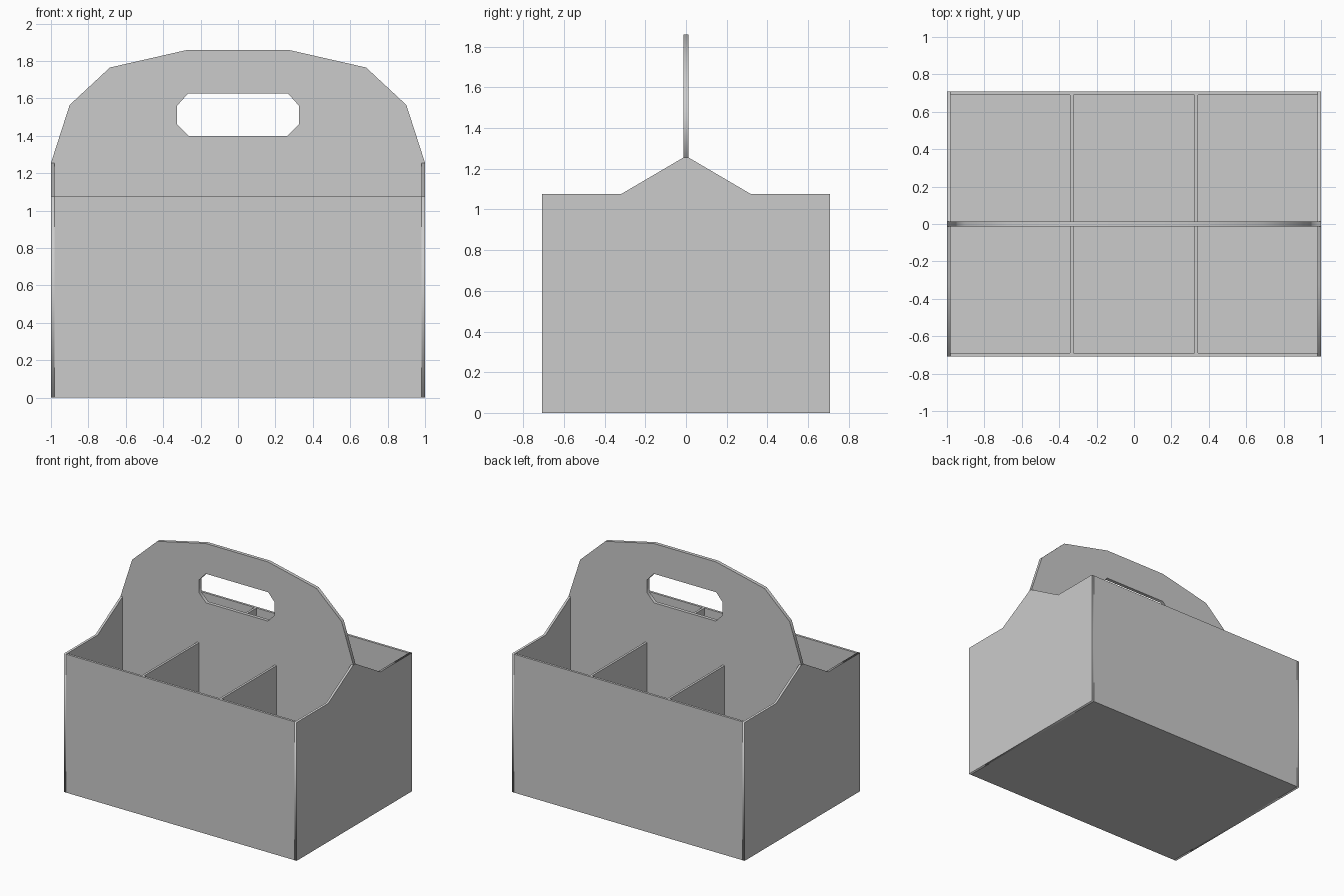
import bpy
from math import pi

if "Cube" in bpy.data.objects:
    bpy.data.objects.remove(bpy.data.objects["Cube"])

T = 0.018          # board thickness
W, D = 1.0, 0.708  # half width, half depth
H = 1.075          # box height


def panel(name, outlines, thickness, rotation, location=(0, 0, 0)):
    """Flat board from closed 2D outlines (inner ones become holes)."""
    cu = bpy.data.curves.new(name, 'CURVE')
    cu.dimensions, cu.fill_mode = '2D', 'BOTH'
    cu.extrude = thickness / 2
    for pts in outlines:
        s = cu.splines.new('POLY')
        s.points.add(len(pts) - 1)
        for p, (u, v) in zip(s.points, pts):
            p.co = (u, v, 0, 1)
        s.use_cyclic_u = True
    ob = bpy.data.objects.new(name, cu)
    bpy.context.collection.objects.link(ob)
    ob.rotation_euler, ob.location = rotation, location
    bpy.ops.object.select_all(action='DESELECT')
    ob.select_set(True)
    bpy.context.view_layer.objects.active = ob
    bpy.ops.object.convert(target='MESH')
    return bpy.context.object


def box(name, lo, hi):
    bpy.ops.mesh.primitive_cube_add(
        size=1, location=[(a + b) / 2 for a, b in zip(lo, hi)])
    ob = bpy.context.object
    ob.name = name
    ob.scale = [b - a for a, b in zip(lo, hi)]
    return ob


def mirrored(half):
    return half + [(-u, v) for u, v in reversed(half)]


# Floor
box("floor", (-W + T, -D + T, 0), (W - T, D - T, T))

# Front and back walls
for name, y in (("front_wall", -D), ("back_wall", D - T)):
    box(name, (-W + T, y, 0), (W - T, y + T, H))

# End walls rising to the handle
end = mirrored([(-D, 0), (-D, H), (-0.32, H), (-0.013, 1.255)])
for name, x in (("left_wall", -W + T / 2), ("right_wall", W - T / 2)):
    panel(name, [end], T, (pi / 2, 0, pi / 2), (x, 0, 0))

# Centre board with handle and grip hole
board = mirrored([(-W + T, T), (-W + T, 1.255), (-W, 1.255), (-0.9, 1.565),
                  (-0.685, 1.765), (-0.268, 1.86)])
grip = mirrored([(-0.265, 1.4), (-0.325, 1.462), (-0.325, 1.562), (-0.268, 1.625)])
panel("handle_board", [board, grip], 0.027, (pi / 2, 0, 0))

# Compartment dividers
for i, x in enumerate((-1 / 3, 1 / 3)):
    for side, a, b in (("front", -D + T, -0.0135), ("back", 0.0135, D - T)):
        box(f"{side}_divider_{i + 1}", (x - T / 2, a, T), (x + T / 2, b, H))
